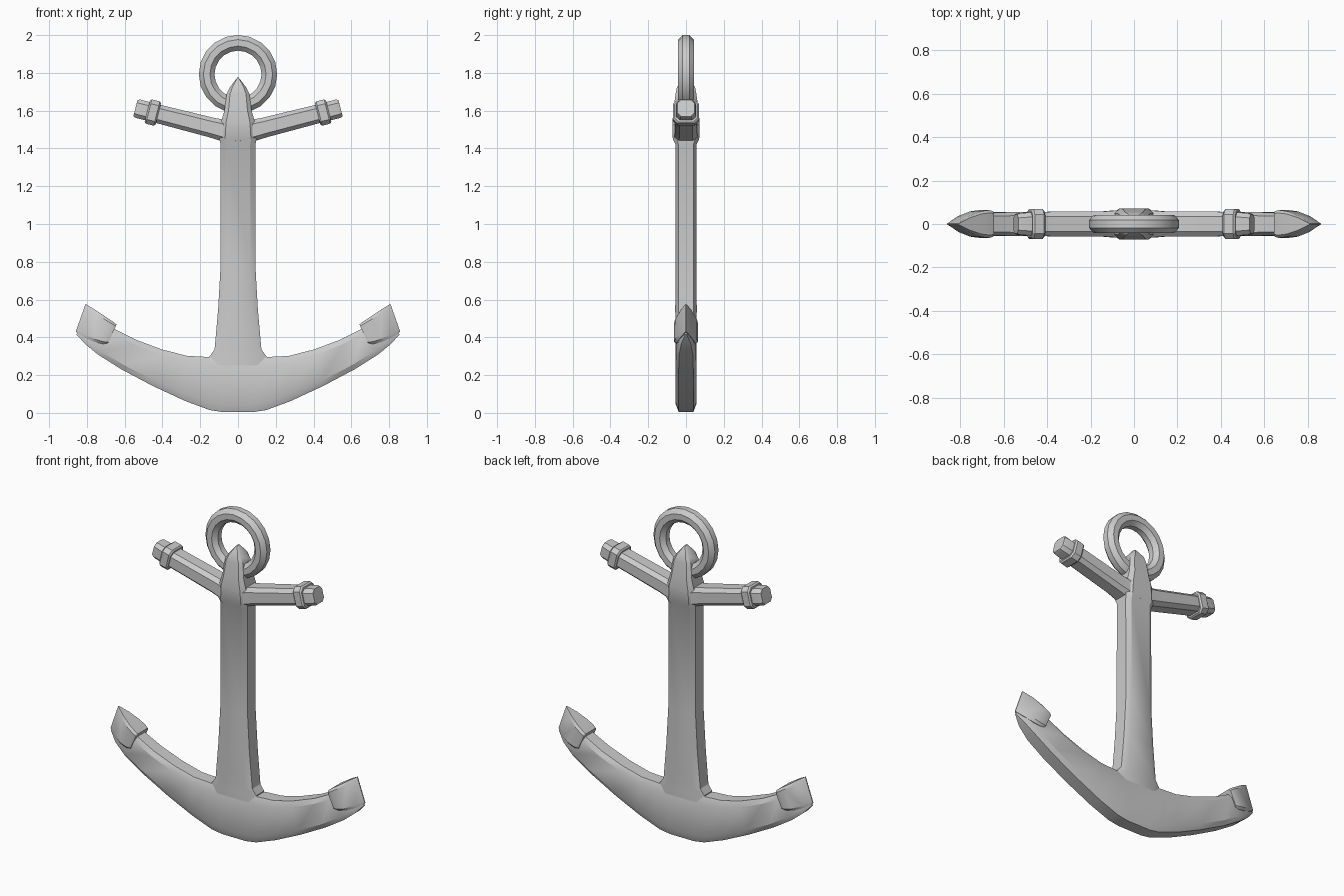
import bpy, bmesh, math
from mathutils import Vector

if "Cube" in bpy.data.objects:
    bpy.data.objects.remove(bpy.data.objects["Cube"])


def finish(name, bm, angle=30):
    bmesh.ops.recalc_face_normals(bm, faces=bm.faces[:])
    me = bpy.data.meshes.new(name)
    bm.to_mesh(me)
    bm.free()
    ob = bpy.data.objects.new(name, me)
    bpy.context.collection.objects.link(ob)
    bpy.ops.object.select_all(action='DESELECT')
    ob.select_set(True)
    bpy.context.view_layer.objects.active = ob
    bpy.ops.object.shade_smooth_by_angle(angle=math.radians(angle))
    return ob


def loft(name, sections, cham=0.3):
    """Skin chamfered rectangles; each section is two edge points (x, z) and a half depth in y."""
    bm = bmesh.new()
    rings = []
    k = 1 - cham
    for a, b, d in sections:
        a, b = Vector((a[0], 0, a[1])), Vector((b[0], 0, b[1]))
        c, u = (a + b) / 2, (a - b) / 2
        shape = [(1, k), (k, 1), (-k, 1), (-1, k), (-1, -k), (-k, -1), (k, -1), (1, -k)]
        rings.append([bm.verts.new(c + u * p + Vector((0, d * q, 0))) for p, q in shape])
    for r, s in zip(rings, rings[1:]):
        for i in range(8):
            j = (i + 1) % 8
            bm.faces.new((r[i], r[j], s[j], s[i]))
    bm.faces.new(rings[0])
    bm.faces.new(rings[-1])
    return finish(name, bm)


def flip(sections, s):
    return [((a[0] * s, a[1]), (b[0] * s, b[1]), d) for a, b, d in sections]


# Shank with flared foot, collar and pointed head: z, half width, half depth
shank = [(0.10, 0.15, 0.05), (0.30, 0.15, 0.054), (0.335, 0.124, 0.056), (0.55, 0.105, 0.057),
         (0.78, 0.092, 0.056), (1.42, 0.092, 0.055), (1.45, 0.098, 0.07), (1.54, 0.09, 0.072),
         (1.60, 0.072, 0.067), (1.69, 0.06, 0.055), (1.725, 0.042, 0.048), (1.775, 0.004, 0.012)]
loft("shank", [((-w, z), (w, z), d) for z, w, d in shank])

# Curved crown and arms: upper point, lower point, half depth
half = [((0.09, 0.29), (0.08, 0.004), 0.055), ((0.18, 0.297), (0.15, 0.015), 0.056),
        ((0.27, 0.302), (0.28, 0.063), 0.056), ((0.40, 0.335), (0.45, 0.142), 0.056),
        ((0.54, 0.387), (0.62, 0.232), 0.055), ((0.645, 0.44), (0.74, 0.308), 0.052),
        ((0.72, 0.48), (0.81, 0.365), 0.036), ((0.79, 0.51), (0.855, 0.415), 0.006)]
loft("arms", flip(half[::-1], -1) + half)

# Leaf-shaped flukes tapering to a vertical edge
fluke = [((0.643, 0.468), (0.69, 0.365), 0.059), ((0.66, 0.482), (0.715, 0.365), 0.064),
         ((0.70, 0.508), (0.76, 0.375), 0.058), ((0.755, 0.545), (0.815, 0.40), 0.036),
         ((0.807, 0.577), (0.859, 0.43), 0.003)]


# Stock: a point at distance x along the tilted centre line, with half thickness and half depth
def stock(x, t, d):
    cz = 1.475 + 0.255 * x
    return ((x - 0.247 * t, cz + 0.969 * t), (x + 0.247 * t, cz - 0.969 * t), d)


for side, s in (("left", -1), ("right", 1)):
    loft("fluke_" + side, flip(fluke, s), 0.2)
    loft("stock_" + side, flip([stock(0.0, 0.06, 0.066), stock(0.09, 0.056, 0.062),
                                stock(0.14, 0.053, 0.058), stock(0.44, 0.049, 0.056),
                                stock(0.53, 0.05, 0.05), stock(0.543, 0.045, 0.044)], s), 0.4)
    loft("stock_band_" + side, flip([stock(0.422, 0.058, 0.06), stock(0.43, 0.066, 0.068),
                                     stock(0.472, 0.066, 0.068), stock(0.48, 0.058, 0.06)], s), 0.35)

# Ring through the head, octagonal section
bm = bmesh.new()
N, M = 20, 8
grid = []
for i in range(N):
    a = 2 * math.pi * i / N
    row = []
    for j in range(M):
        b = 2 * math.pi * (j + 0.5) / M
        r = 0.166 + 0.045 * math.cos(b)
        row.append(bm.verts.new((r * math.sin(a), 0.046 * math.sin(b), 1.793 + r * math.cos(a))))
    grid.append(row)
for i in range(N):
    for j in range(M):
        n, m = (i + 1) % N, (j + 1) % M
        bm.faces.new((grid[i][j], grid[n][j], grid[n][m], grid[i][m]))
finish("ring", bm, 40)
